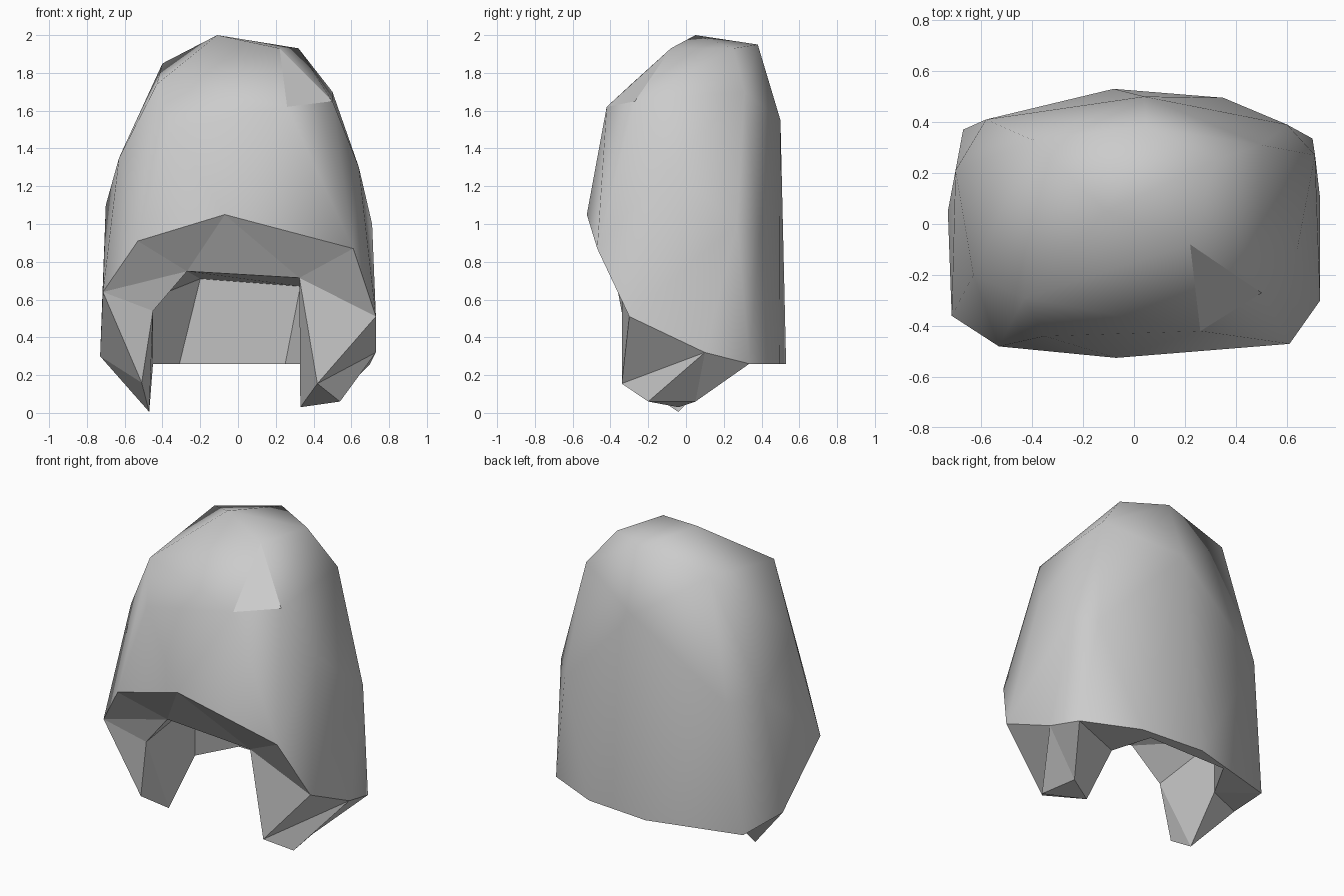
import bpy, bmesh

cube = bpy.data.objects.get("Cube")
if cube:
    bpy.data.objects.remove(cube, do_unlink=True)

mat = bpy.data.materials.new("plain_grey")
mat.use_nodes = True
grey = (0.6, 0.6, 0.6, 1)
mat.diffuse_color = grey
mat.node_tree.nodes["Principled BSDF"].inputs["Base Color"].default_value = grey

# Crown and sides: points wrapped by a convex hull
facet = [(.22, -.08, 1.93), (.5, -.27, 1.65), (.26, -.42, 1.62)]
crown = [
    (-.11, .05, 2), (.32, .25, 1.93), (.05, .38, 1.95),
    (.5, .31, 1.7), (-.4, .33, 1.85),
    (-.43, -.29, 1.74), (-.35, -.44, 1.5), (.04, .5, 1.55),
]
sides = [
    (.64, -.1, 1.3), (.71, .27, 1), (.6, .39, .95),
    (-.63, -.2, 1.35), (-.7, .21, 1.1), (-.58, .41, 1.1),
]

# Lower rim of the shell, going round from the brow
rim = dict(
    brow=(-.07, -.525, 1.05),
    brow_r=(-.53, -.48, .91), cheek_r=(-.715, -.36, .64), side_r=(-.73, .05, .3),
    nape_r=(-.67, .37, .26), nape=(-.08, .53, .26), nape_l=(.35, .495, .26),
    hip_l=(.7, .335, .26), side_l=(.73, .1, .32),
    cheek_l=(.73, -.3, .51), brow_l=(.61, -.47, .87),
)

# Face opening and the two hanging locks
inner = dict(
    lip_r=(-.27, -.34, .75), lip_l=(.325, -.34, .715),
    roof_r=(-.2, .4, .71), roof_l=(.33, .4, .67), bend_r=(-.45, .2, .61),
    wall_r=(-.31, .45, .26), wall_l=(.25, .45, .26),
    heel_r=(-.45, .2, .26), heel_l=(.33, .19, .26),
    notch_r=(-.45, -.3, .54), front_r=(-.51, -.27, .16), tip_r=(-.47, -.04, .005),
    front_l=(.42, -.34, .155), low_l=(.54, -.2, .06),
    back_l=(.5, .05, .06), tip_l=(.33, -.04, .03),
)

bm = bmesh.new()
flat_verts = {bm.verts.new(p) for p in facet}
for p in crown + sides:
    bm.verts.new(p)
v = {name: bm.verts.new(p) for name, p in rim.items()}
bmesh.ops.convex_hull(bm, input=bm.verts[:])

# Open the hull underneath; keep one plain facet on the crown
rim_verts = set(v.values())
caps = [f for f in bm.faces if all(c in rim_verts for c in f.verts)]
bmesh.ops.delete(bm, geom=caps, context='FACES')
for f in bm.faces:
    f.smooth = set(f.verts) != flat_verts
v.update({name: bm.verts.new(p) for name, p in inner.items()})


def panels(text):
    for line in text.strip().splitlines():
        f = bm.faces.new([v[n] for n in line.split()])
        f.smooth = False


# Underside of the fringe and the opening behind it
panels("""
brow brow_r lip_r
brow lip_r lip_l
brow lip_l brow_l
brow_r cheek_r lip_r
brow_l lip_l cheek_l
lip_r roof_r roof_l lip_l
roof_r wall_r wall_l roof_l
""")

# Right lock
panels("""
lip_r cheek_r notch_r
cheek_r front_r notch_r
cheek_r side_r front_r
side_r tip_r front_r
notch_r front_r tip_r
lip_r notch_r bend_r
lip_r bend_r roof_r
notch_r tip_r heel_r bend_r
bend_r heel_r wall_r roof_r
tip_r side_r heel_r
""")

# Left lock
panels("""
cheek_l lip_l front_l
cheek_l front_l side_l
lip_l tip_l front_l
side_l front_l low_l
front_l tip_l low_l
side_l low_l back_l
low_l tip_l back_l
side_l back_l hip_l
heel_l hip_l back_l
heel_l back_l tip_l
lip_l roof_l heel_l tip_l
roof_l wall_l heel_l
""")

# Bottom edge of the nape
panels("""
heel_r side_r nape_r
heel_r nape_r wall_r
wall_r nape_r nape
wall_l wall_r nape
wall_l nape nape_l
wall_l nape_l hip_l
heel_l wall_l hip_l
""")

# Close any leftover slivers and clean up
bmesh.ops.holes_fill(bm, edges=[e for e in bm.edges if e.is_boundary], sides=0)
bmesh.ops.delete(bm, geom=[c for c in bm.verts if not c.link_faces], context='VERTS')
bmesh.ops.recalc_face_normals(bm, faces=bm.faces[:])

mesh = bpy.data.meshes.new("hair_shell")
bm.to_mesh(mesh)
bm.free()
mesh.materials.append(mat)
shell = bpy.data.objects.new("hair_shell", mesh)
bpy.context.collection.objects.link(shell)
